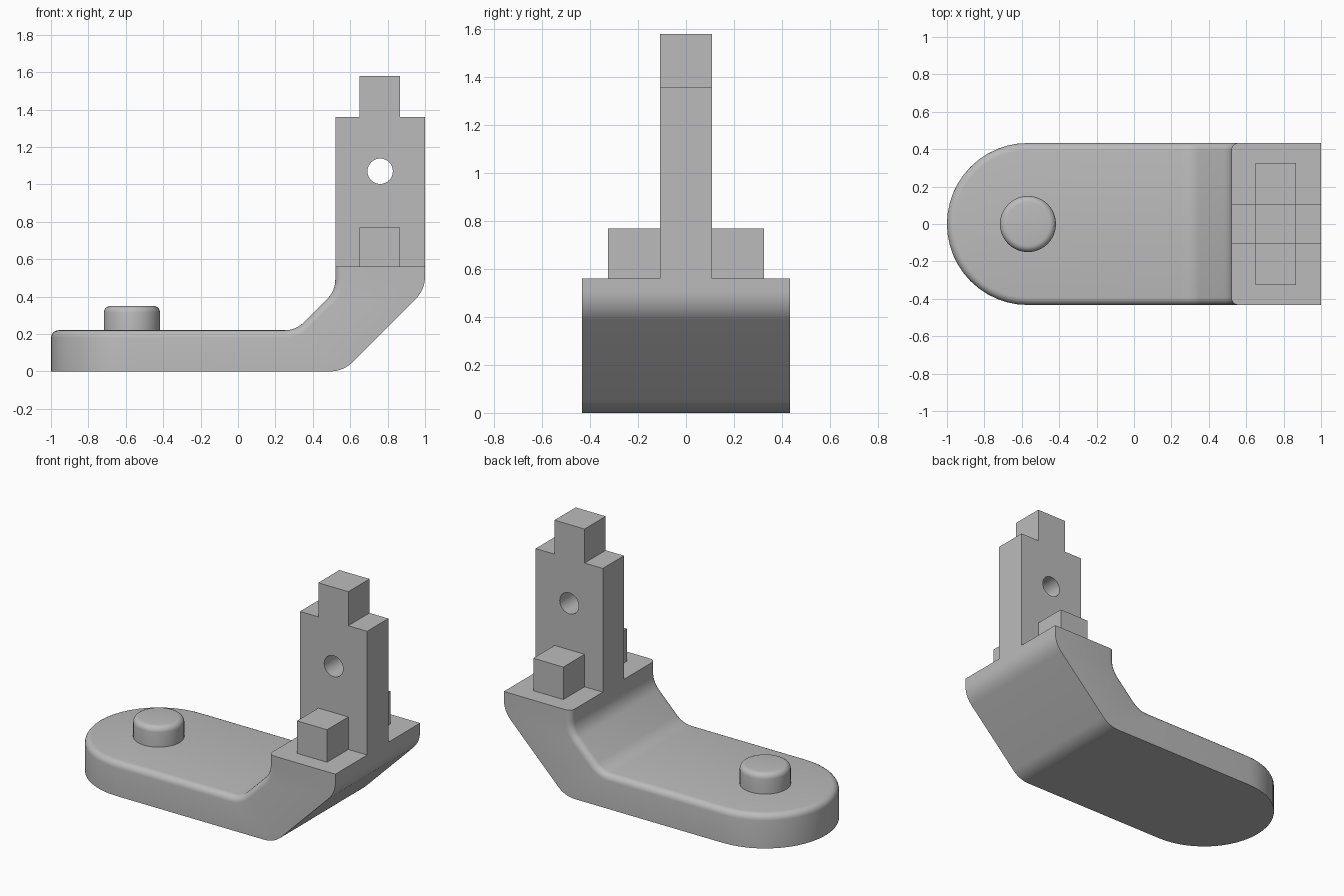
import bpy
import bmesh
from math import sin, cos, pi, radians
from mathutils import Vector

cube = bpy.data.objects.get("Cube")
if cube:
    bpy.data.objects.remove(cube, do_unlink=True)

# One plain grey for every part
grey = bpy.data.materials.new("plain grey")
grey.use_nodes = True
grey.diffuse_color = (0.5, 0.5, 0.5, 1)
grey.node_tree.nodes["Principled BSDF"].inputs["Base Color"].default_value = (0.5, 0.5, 0.5, 1)

HALF = 0.433      # half width of the foot
THICK = 0.22      # foot thickness
RIM = 0.04        # rounding of the upper rim
LEDGE = 0.56      # height of the ledge under the upright
ARM = 0.108       # half thickness of the upright


def make_object(name, bm, smooth=False):
    bmesh.ops.recalc_face_normals(bm, faces=bm.faces[:])
    mesh = bpy.data.meshes.new(name)
    bm.to_mesh(mesh)
    bm.free()
    mesh.materials.append(grey)
    obj = bpy.data.objects.new(name, mesh)
    bpy.context.collection.objects.link(obj)
    if smooth:
        bpy.ops.object.select_all(action='DESELECT')
        obj.select_set(True)
        bpy.context.view_layer.objects.active = obj
        bpy.ops.object.shade_smooth_by_angle(angle=radians(35))
    return obj


def box(name, x, y, z):
    bm = bmesh.new()
    bmesh.ops.create_cube(bm, size=1)
    for v in bm.verts:
        v.co = [lo + (c + 0.5) * (hi - lo) for c, (lo, hi) in zip(v.co, (x, y, z))]
    return make_object(name, bm)


def fillet(corner, start_dir, end_dir, tangent, steps=8):
    """Circular rounding of a 45 degree corner: (point, left-hand normal) pairs in x, z."""
    a0 = start_dir + pi / 2
    radius = tangent / 0.4142
    c = Vector(corner) - tangent * Vector((cos(start_dir), sin(start_dir)))
    c += radius * Vector((cos(a0), sin(a0)))
    out = []
    for i in range(steps + 1):
        a = a0 + (end_dir - start_dir) * i / steps
        n = Vector((cos(a), sin(a)))
        out.append((c - n * radius, n))
    return out


# Foot: cross sections from the round toe up the bend to the ledge
bend_top = fillet((0.31, THICK), 0, pi / 4, 0.06) + fillet((0.52, 0.43), pi / 4, pi / 2, 0.06)
bend_low = fillet((0.563, 0), 0, pi / 4, 0.07) + fillet((1, 0.437), pi / 4, pi / 2, 0.07)
bend_top.append((Vector((0.52, LEDGE)), Vector((-1, 0))))
bend_low.append((Vector((1, LEDGE)), Vector((-1, 0))))
RIM_STEPS = 5
rim = [(RIM * (1 - cos(a)), RIM * (1 - sin(a)))
       for a in (pi / 2 * i / RIM_STEPS for i in range(RIM_STEPS + 1))]

sections = []
TOE_STEPS = 12
for i in range(TOE_STEPS + 1):
    a = pi / 2 * i / TOE_STEPS
    def toe(inset, z):
        r = HALF - inset
        return Vector((HALF - 1 - r * cos(a), r * sin(a), z))
    sections.append([toe(0, 0)] + [toe(inset, THICK - drop) for inset, drop in rim])
for (top, n), (low, _) in zip(bend_top, bend_low):
    half = [Vector((low.x, HALF, low.y))]
    for inset, drop in rim:
        p = top - n * drop
        half.append(Vector((p.x, HALF - inset, p.y)))
    sections.append(half)

bm = bmesh.new()
rings = []
for half in sections:
    left = [bm.verts.new(p) for p in half]
    right = [bm.verts.new((p.x, -p.y, p.z)) for p in reversed(half)]
    rings.append(left + right)
for a, b in zip(rings, rings[1:]):
    for i in range(len(a)):
        j = (i + 1) % len(a)
        bm.faces.new((a[i], a[j], b[j], b[i]))
bm.faces.new(rings[-1])
bmesh.ops.remove_doubles(bm, verts=bm.verts[:], dist=0.0005)
make_object("foot", bm, smooth=True)

# Round pin on the foot with a softened top edge
bm = bmesh.new()
bmesh.ops.create_cone(bm, cap_ends=True, segments=40, radius1=0.15, radius2=0.15, depth=0.13)
bmesh.ops.translate(bm, verts=bm.verts[:], vec=(HALF - 1, 0, THICK + 0.065))
crown = [e for e in bm.edges if all(v.co.z > THICK + 0.1 for v in e.verts)]
bmesh.ops.bevel(bm, geom=crown, offset=0.035, segments=5, profile=0.5, affect='EDGES')
make_object("foot_pin", bm, smooth=True)

# Upright with its narrow top tab and cross hole, extruded from one outline
curve = bpy.data.curves.new("upright_outline", 'CURVE')
curve.dimensions = '2D'
curve.fill_mode = 'BOTH'
curve.extrude = ARM
outline = [(0.52, LEDGE), (1, LEDGE), (1, 1.36), (0.865, 1.36),
           (0.865, 1.58), (0.65, 1.58), (0.65, 1.36), (0.52, 1.36)]
hole = [(0.76 + 0.068 * cos(2 * pi * i / 32), 1.07 + 0.068 * sin(2 * pi * i / 32))
        for i in range(32)]
for points in (outline, hole):
    spline = curve.splines.new('POLY')
    spline.points.add(len(points) - 1)
    for p, (x, z) in zip(spline.points, points):
        p.co = (x, z, 0, 1)
    spline.use_cyclic_u = True
helper = bpy.data.objects.new("upright_outline", curve)
flat = helper.to_mesh()
bm = bmesh.new()
bm.from_mesh(flat)
helper.to_mesh_clear()
bpy.data.objects.remove(helper)
bmesh.ops.remove_doubles(bm, verts=bm.verts[:], dist=0.0001)
for v in bm.verts:
    v.co = (v.co.x, -v.co.z, v.co.y)
make_object("upright", bm, smooth=True)

# Square pegs on either side of the upright
for name, side in (("left_peg_front", -1), ("right_peg_back", 1)):
    y = sorted((side * ARM, side * 0.325))
    box(name.split("_")[2] + "_peg", (0.65, 0.865), y, (LEDGE, 0.77))
